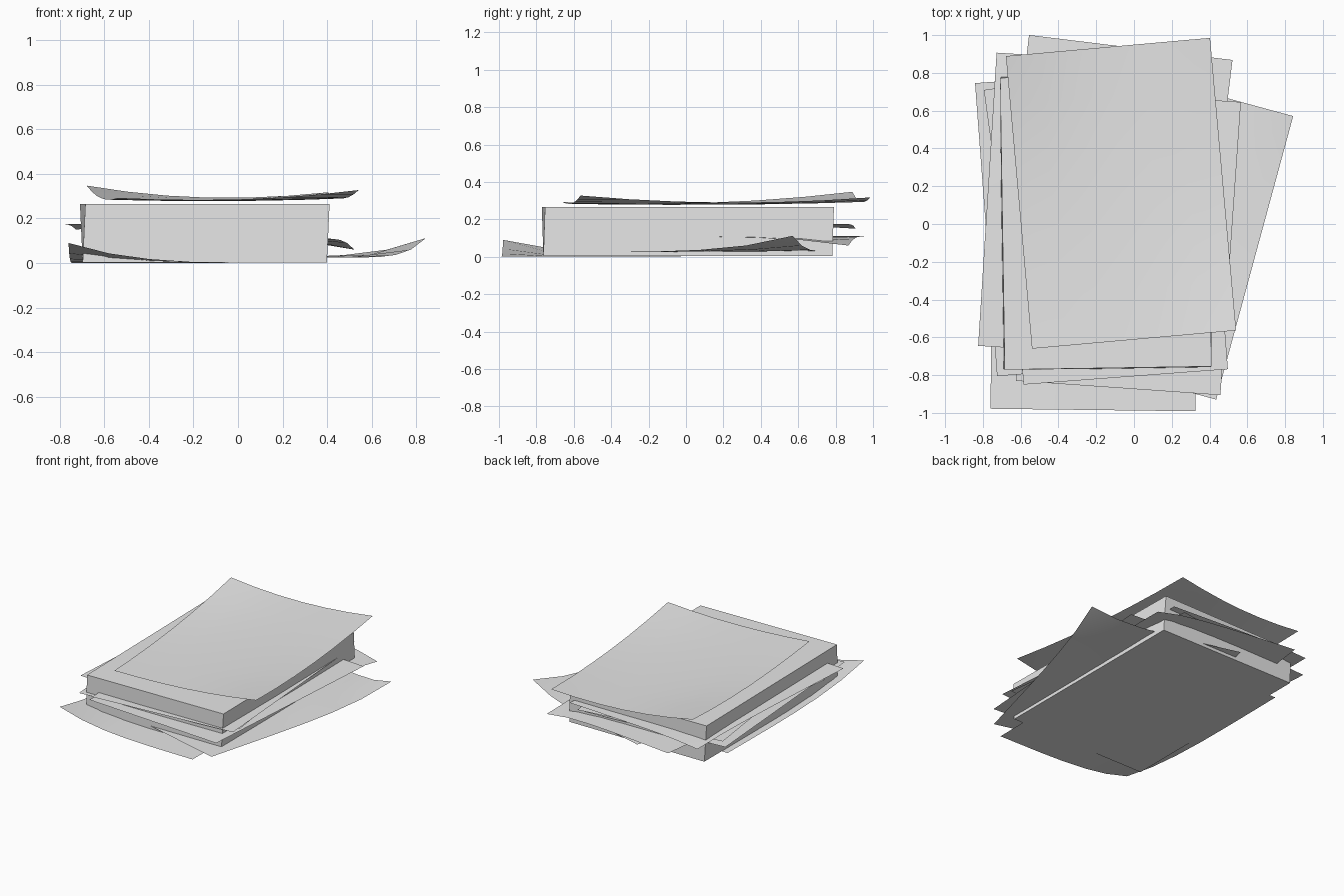
import bpy
import bmesh
from math import radians
from mathutils import Matrix, Vector

cube = bpy.data.objects.get("Cube")
if cube:
    bpy.data.objects.remove(cube, do_unlink=True)

WIDTH, LENGTH, STEPS = 1.085, 1.555, 6

# Plain paper colour
paper = bpy.data.materials.new("paper_white")
paper.use_nodes = True
colour = (0.8, 0.8, 0.8, 1)
paper.diffuse_color = colour
paper.node_tree.nodes["Principled BSDF"].inputs["Base Color"].default_value = colour


def finish(name, bm):
    mesh = bpy.data.meshes.new(name)
    bm.to_mesh(mesh)
    bm.free()
    mesh.materials.append(paper)
    obj = bpy.data.objects.new(name, mesh)
    bpy.context.collection.objects.link(obj)
    return obj


def sheet(name, x, y, z, angle, curl=(0, 0, 0, 0), power=5):
    """Loose sheet from its front left-hand corner; curl lifts the corners
    in the order: front -x, front +x, back +x, back -x."""
    bm = bmesh.new()
    bmesh.ops.create_grid(bm, x_segments=STEPS, y_segments=STEPS, size=0.5)
    turn = Matrix.Rotation(radians(angle), 3, 'Z')
    for v in bm.verts:
        u, w = v.co.x + 0.5, v.co.y + 0.5
        weights = ((1 - u) * (1 - w), u * (1 - w), u * w, (1 - u) * w)
        lift = sum(c * k ** power for c, k in zip(curl, weights))
        v.co = turn @ Vector((u * WIDTH, w * LENGTH, lift)) + Vector((x, y, z))
    for f in bm.faces:
        f.smooth = True
    return finish(name, bm)


# Solid paper stack, its top turned slightly against its base
bm = bmesh.new()
bmesh.ops.create_cube(bm, size=1)
for v in bm.verts:
    top = v.co.z > 0
    p = Vector((v.co.x * 1.095, v.co.y * 1.545, 0))
    if top:
        p = Matrix.Rotation(radians(0.9), 3, 'Z') @ p
    v.co = p + Vector((-0.149, 0.01, 0.265 if top else 0.003))
finish("paper_stack", bm)

# Curled sheet on top
sheet("top_sheet", -0.54, -0.66, 0.272, 5.1, (0.02, 0.055, 0.045, 0.075), 2.5)

# Sheets sticking out of the stack, from high to low
sheet("upper_sheet", -0.825, -0.645, 0.175, -3.6, (0, 0, 0, -0.025))
sheet("turned_sheet", -0.585, -0.85, 0.16, 4.3)
sheet("slanted_sheet", -0.584, -0.831, 0.15, 7.8)
sheet("left_out_sheet", -0.725, -0.805, 0.135, 4.3)
sheet("front_out_sheet", -0.625, -0.83, 0.122, -4)
sheet("drooping_sheet", -0.745, -0.543, 0.11, -7, (0, 0, -0.05, 0))
sheet("wide_turned_sheet", -0.612, -0.645, 0.025, -15.2, (0, 0, 0.087, 0))
sheet("bottom_sheet", -0.76, -0.978, 0, -0.7, (0.09, 0, 0, 0), 4)
